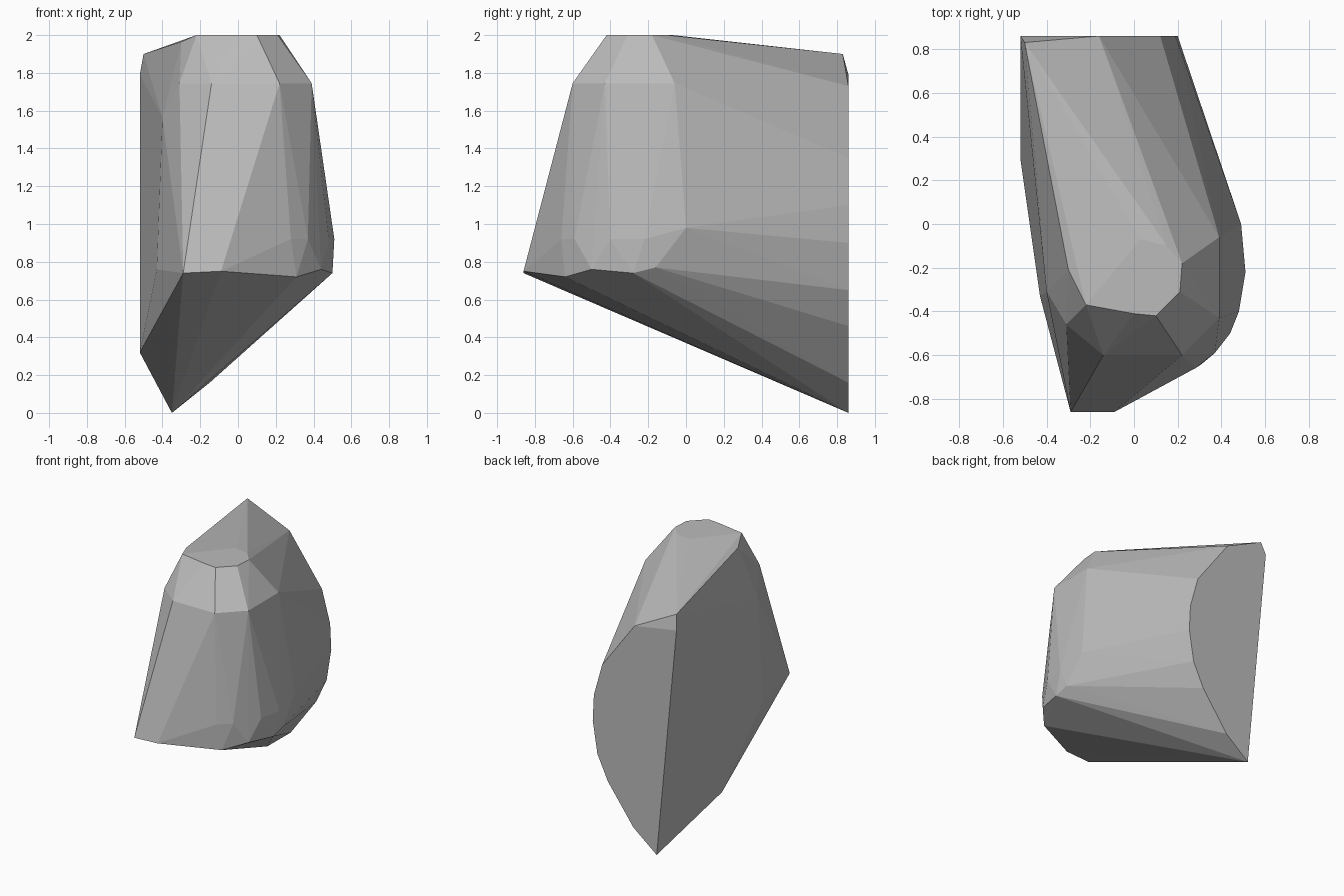
import bpy
import bmesh

# Remove the default object
starter = bpy.data.objects.get("Cube")
if starter:
    bpy.data.objects.remove(starter, do_unlink=True)


def make_material(name, colour):
    material = bpy.data.materials.new(name)
    material.use_nodes = True
    material.diffuse_color = colour
    material.node_tree.nodes["Principled BSDF"].inputs["Base Color"].default_value = colour
    return material


def level_ring(outline, height):
    """Lift a plan outline to one height."""
    return [(x, y, height) for x, y in outline]


def back_profile(outline, depth):
    """Place an upright outline on the flat back."""
    return [(x, depth, z) for x, z in outline]


def hull_object(name, points, material):
    """Wrap points in a faceted convex shell."""
    bm = bmesh.new()
    for point in points:
        bm.verts.new(point)
    result = bmesh.ops.convex_hull(bm, input=bm.verts)
    spare = {v for v in result["geom_interior"] if isinstance(v, bmesh.types.BMVert)}
    bmesh.ops.delete(bm, geom=list(spare), context="VERTS")
    bmesh.ops.recalc_face_normals(bm, faces=bm.faces)
    mesh = bpy.data.meshes.new(name)
    bm.to_mesh(mesh)
    bm.free()
    mesh.materials.append(material)
    stone = bpy.data.objects.new(name, mesh)
    bpy.context.scene.collection.objects.link(stone)
    return stone


# Small flat crown
crown = level_ring([(-.22, -.37), (0, -.41), (.1, -.42), (.21, -.31),
                    (.22, -.18), (.15, -.1), (.03, -.07)], 2)

# Shoulder below the crown
shoulder = level_ring([(-.31, -.46), (-.14, -.6), (.22, -.6),
                       (.39, -.43), (.39, -.06)], 1.745)

# Widest band around the curved side
belly = level_ring([(.28, -.66), (.37, -.59), (.48, -.4), (.51, -.22)], .92)
belly.append((.49, 0, .98))

# Lower rim where the sides meet the slanted underside
lower_rim = [(-.29, -.86, .74), (-.09, -.86, .75), (.31, -.64, .72),
             (.44, -.5, .76), (.5, -.28, .74), (.5, -.16, .77)]

# Flat back, from the bottom tip round to the upper corner
back = back_profile([(-.35, 0), (-.15, .16), (.07, .46), (.16, .65), (.2, .9),
                     (.19, 1.1), (.12, 1.35), (-.16, 1.73), (-.52, 1.79)], .86)

# Corners of the steep right side
right_side = [(-.5, .83, 1.9), (-.3, -.21, 1.965), (-.4, -.31, 1.565),
              (-.43, -.33, .76), (-.52, .3, .32)]

grey = make_material("stone grey", (.5, .5, .5, 1))
hull_object("rock_chunk", crown + shoulder + belly + lower_rim + back + right_side, grey)
